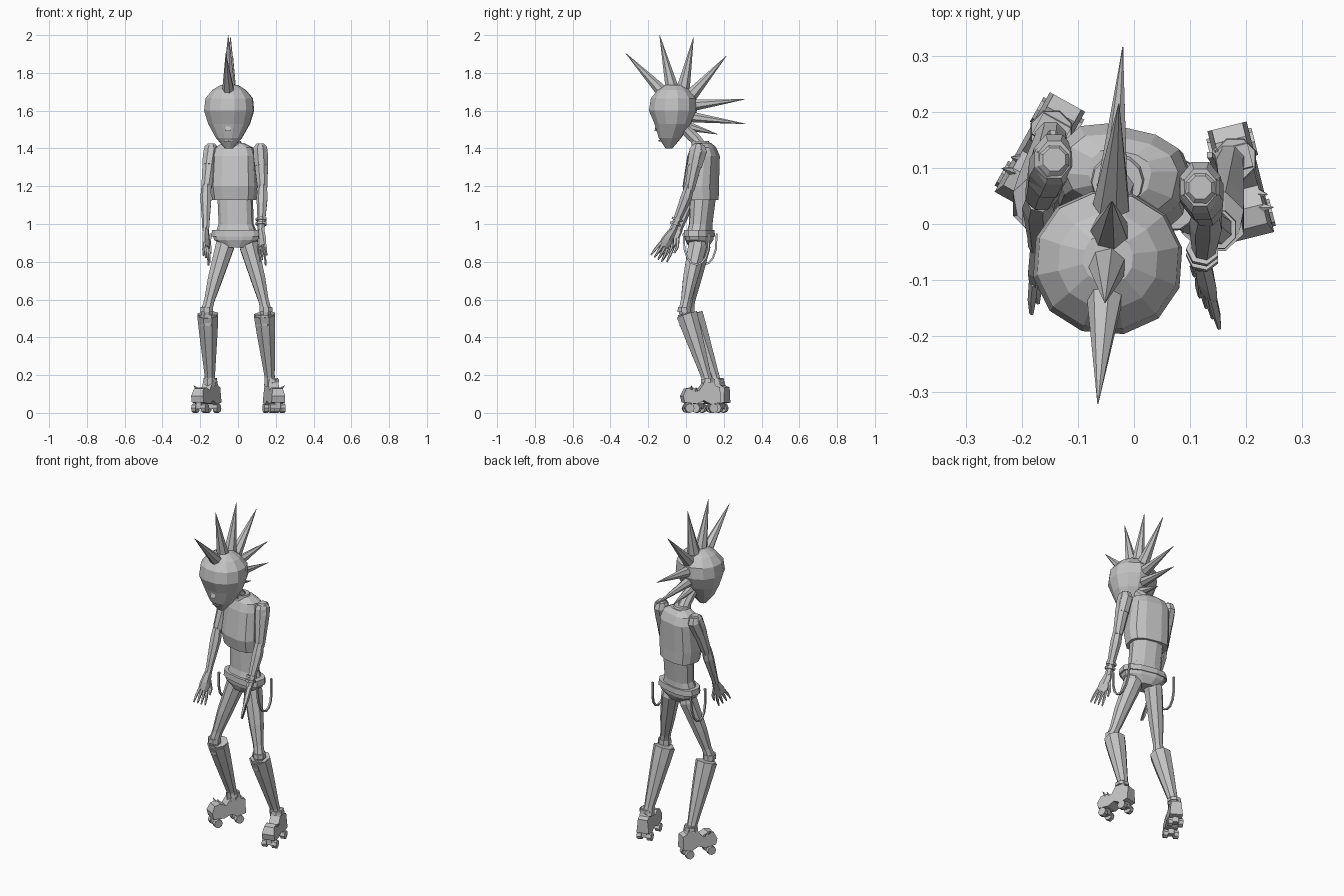
import bpy, bmesh, math
from mathutils import Vector, Matrix

if "Cube" in bpy.data.objects:
    bpy.data.objects.remove(bpy.data.objects["Cube"])

grey = bpy.data.materials.new("plain grey")
grey.use_nodes = True
grey.diffuse_color = (0.55, 0.55, 0.55, 1)
grey.node_tree.nodes["Principled BSDF"].inputs["Base Color"].default_value = (0.55, 0.55, 0.55, 1)

Z = Vector((0, 0, 1))
X = Vector((1, 0, 0))


def finish(name, bm, matrix=None):
    if matrix:
        bm.transform(matrix)
    bmesh.ops.recalc_face_normals(bm, faces=bm.faces[:])
    mesh = bpy.data.meshes.new(name)
    bm.to_mesh(mesh)
    bm.free()
    mesh.materials.append(grey)
    obj = bpy.data.objects.new(name, mesh)
    bpy.context.collection.objects.link(obj)
    return obj


def loft(name, rings, sides=8, ref=X, axis=None, power=1.0):
    """Skin rings of (centre, radius along ref, radius across)."""
    bm = bmesh.new()
    pts = [Vector(r[0]) for r in rings]
    loops = []
    for i, (_, ra, rb) in enumerate(rings):
        t = axis or (pts[min(i + 1, len(pts) - 1)] - pts[max(i - 1, 0)]).normalized()
        u = (ref - t * ref.dot(t)).normalized()
        v = t.cross(u)
        loop = []
        for k in range(sides):
            a = 2 * math.pi * (k + 0.5) / sides
            c, s = math.cos(a), math.sin(a)
            c = math.copysign(abs(c) ** power, c)
            s = math.copysign(abs(s) ** power, s)
            loop.append(bm.verts.new(pts[i] + u * ra * c + v * rb * s))
        loops.append(loop)
    for a, b in zip(loops, loops[1:]):
        for k in range(sides):
            n = (k + 1) % sides
            bm.faces.new((a[k], a[n], b[n], b[k]))
    bm.faces.new(loops[0][::-1])
    bm.faces.new(loops[-1])
    return finish(name, bm)


def tube(name, points, radii, sides=6, ref=X):
    return loft(name, [(p, r, r) for p, r in zip(points, radii)], sides, ref)


def turned(degrees):
    return Matrix.Rotation(math.radians(degrees), 3, 'Z') @ X


# Head: tapered egg with a pointed chin
head_x = lambda y: -0.042 + 0.07 * y
head = [(1.40, -.09, .022, .018), (1.455, -.085, .07, .06), (1.53, -.07, .113, .098),
        (1.60, -.069, .135, .129), (1.665, -.066, .128, .122),
        (1.71, -.066, .09, .085), (1.737, -.062, .045, .045)]
loft("head", [((head_x(y), y, z), a, b) for z, y, a, b in head], 12, turned(-4), Z, 0.95)
loft("nose", [((-.05, -.15, 1.555), .004, .004), ((-.053, -.158, 1.492), .018, .02)],
     3, Vector((0, -1, 0)), Z)
loft("mouth", [((-.05, -.127, 1.437), .028, .017), ((-.05, -.129, 1.445), .028, .017)], 6, X, Z)

# Row of hair spikes: base y, base z, tip y, tip z, radius
spikes = [(-.125, 1.70, -.32, 1.905, .034), (-.075, 1.725, -.14, 2.0, .035),
          (-.013, 1.725, .04, 1.99, .035), (.035, 1.69, .214, 1.89, .034),
          (.05, 1.63, .31, 1.66, .03), (.04, 1.565, .315, 1.53, .028),
          (.02, 1.515, .167, 1.475, .024), (-.01, 1.49, .10, 1.43, .02)]
for by, bz, ty, tz, r in spikes:
    base, tip = Vector((head_x(by), by, bz)), Vector((head_x(ty), ty, tz))
    root = base - (tip - base).normalized() * .035
    tube("hair_spike", [root, base, tip], [r * .5, r, .001], 7)

# Neck, torso and clothes, twisted a little to the right
twist = turned(-13)
tube("neck", [(-.03, .085, 1.39), (-.035, .05, 1.45), (-.04, -.02, 1.52)], [.042, .032, .034], 8)


def body_part(name, rows, power=.7):
    loft(name, [((x, y, z), a, b) for x, y, z, a, b in rows], 12, twist, Z, power)


body_part("vest", [(-.02, .085, 1.128, .115, .082), (-.022, .078, 1.2, .123, .09),
                   (-.022, .093, 1.36, .115, .08), (-.022, .092, 1.405, .1, .062),
                   (-.025, .09, 1.43, .055, .04)])
body_part("collar", [(-.027, .085, 1.40, .055, .055), (-.03, .075, 1.44, .045, .045)], 1)
body_part("midriff", [(-.008, .07, .93, .12, .068), (-.01, .078, 1.0, .093, .058),
                      (-.015, .09, 1.15, .094, .066)], .8)
body_part("belt", [(-.005, .07, .935, .137, .076), (-.005, .07, .968, .133, .074)], .75)
body_part("pelvis", [(-.008, .068, .875, .06, .048), (-.006, .07, .915, .12, .068),
                     (-.005, .07, .945, .131, .072)], .75)

# Straps looping from the belt down each hip
for name, x, y in (("left", .135, .055), ("right", -.145, .095)):
    loop = [(x + (.012 if x > 0 else -.012) * math.sin(math.pi * k / 8),
             y - .068 * math.cos(math.pi * k / 8),
             .95 - .165 * math.sin(math.pi * k / 8) ** .7) for k in range(9)]
    tube(name + "_hip_strap", loop, [.007] * 9, 4)


# Arms and hands
def arm(side, shoulder, elbow, wrist, tip):
    s, e, w, t = map(Vector, (shoulder, elbow, wrist, tip))
    tube(side + "_upper_arm", [s + Z * .02, s, s.lerp(e, .2), s.lerp(e, .9), e - Z * .01],
         [.022, .038, .042, .03, .024], 8)
    loft(side + "_sleeve", [(s + Z * .012, .03, .036), (s - Z * .015, .04, .05),
                            (s.lerp(e, .45), .038, .042)], 8)
    tube(side + "_forearm", [e + Z * .02, e.lerp(w, .2), e.lerp(w, .85), w],
         [.025, .031, .02, .019], 7)
    d = (t - w).normalized()
    spread = Vector((.45 if t.x > 0 else -.45, -.75, .45))
    spread = (spread - d * spread.dot(d)).normalized()
    palm_end = w.lerp(t, .52)
    loft(side + "_palm", [(w - d * .01, .02, .016), (w.lerp(t, .3), .034, .016),
                          (palm_end, .034, .011)], 6, spread)
    for k in range(4):
        off = spread * (k - 1.5)
        root = palm_end + off * .016 - d * .01
        tube(side + "_finger", [root, root + d * .045 + off * .006, root + d * .085 + off * .009],
             [.009, .008, .004], 5)
    thumb = w.lerp(t, .2) - spread * .02
    tube(side + "_thumb", [thumb, thumb + d * .04 - spread * .025, thumb + d * .075 - spread * .028],
         [.012, .009, .005], 5)


arm("left", (.118, .065, 1.405), (.13, .02, 1.185), (.123, -.07, .965), (.136, -.165, .805))
arm("right", (-.142, .115, 1.405), (-.168, .045, 1.185), (-.17, -.04, .965), (-.165, -.14, .80))

# Wristbands on the left arm
for k in (0, 1):
    c = Vector((.123, -.058 + k * .01, .995 + k * .023))
    loft("wristband", [(c, .03, .03), (c + Vector((0, .004, .012)), .03, .03)], 7)


# Legs, boots and roller skates
def skate(side, centre, degrees, outer):
    place = Matrix.Translation(centre) @ Matrix.Rotation(math.radians(degrees), 4, 'Z')

    # boot body: side outline extruded across the foot
    outline = [(-.095, .055), (-.103, .09), (-.085, .128), (-.05, .135), (-.015, .118),
               (.008, .15), (.02, .185), (.062, .185), (.075, .145), (.1, .135),
               (.1, .055), (.05, .045), (.01, .065), (-.03, .048)]
    bm = bmesh.new()
    face = bm.faces.new([bm.verts.new((-.036, y, z)) for y, z in outline])
    new = bmesh.ops.extrude_face_region(bm, geom=[face])["geom"]
    bmesh.ops.translate(bm, vec=(.072, 0, 0), verts=[v for v in new if isinstance(v, bmesh.types.BMVert)])
    for v in bm.verts:
        if v.co.z > .1:
            v.co.x *= .78
    finish(side + "_skate_boot", bm, place)

    # wheels and axle blocks
    bm = bmesh.new()
    for y in (-.068, .062):
        bmesh.ops.create_cube(bm, size=1, matrix=Matrix.Translation((0, y, .04)) @ Matrix.Diagonal((.03, .035, .04, 1)))
        for x in (-.029, .029):
            turn = Matrix.Translation((x, y, .025)) @ Matrix.Rotation(math.pi / 2, 4, 'Y')
            bmesh.ops.create_cone(bm, cap_ends=True, segments=8, radius1=.025, radius2=.025, depth=.025, matrix=turn)
    finish(side + "_skate_wheels", bm, place)

    # instep strap and buckle spikes
    tip = [place @ Vector((outer * x, y, z)) for x, y, z in
           ((.022, -.055, .125), (.045, -.06, .145), (.025, -.03, .115), (.04, -.035, .135))]
    for a, b in (tip[:2], tip[2:]):
        tube(side + "_buckle_spike", [a, b], [.01, .001], 5)
    ankle = place @ Vector((0, .04, .16))
    loft(side + "_ankle_strap", [(ankle, .04, .04), (ankle + Z * .02, .038, .038)], 8, X, Z)


def leg(side, hip, knee, boot_top, ankle):
    h, k, b, a = map(Vector, (hip, knee, boot_top, ankle))
    tube(side + "_thigh", [h + Z * .03, h - Z * .02, h.lerp(k, .55), h.lerp(k, .86), k, b - Z * .08],
         [.04, .053, .041, .029, .032, .026], 8)
    tube(side + "_knee_band", [k + Z * .015, k - Z * .012], [.036, .037], 8)
    tube(side + "_tall_boot", [a - Z * .02, a.lerp(b, .08), a.lerp(b, .75), b, b - Z * .003, b - Z * .06],
         [.034, .029, .053, .06, .052, .042], 8)


leg("left", (.058, .06, .90), (.148, -.01, .545), (.14, .005, .52), (.17, .116, .165))
leg("right", (-.07, .08, .90), (-.165, .012, .545), (-.16, .035, .52), (-.148, .16, .165))
skate("left", (.19, .077, 0), 14, 1)
skate("right", (-.167, .13, 0), -29, -1)
